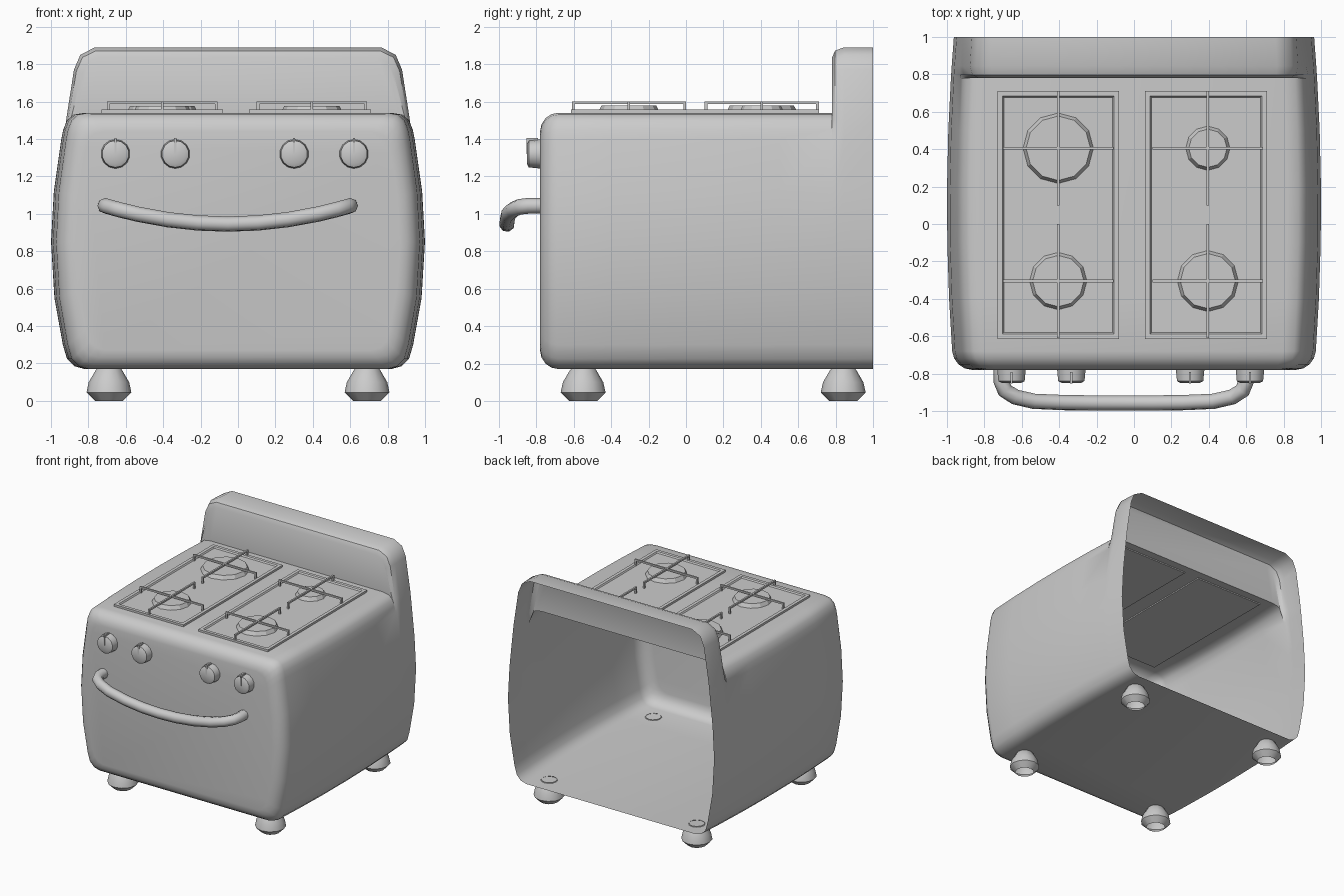
import bpy, bmesh, math
from mathutils import Matrix, Vector

if "Cube" in bpy.data.objects:
    bpy.data.objects.remove(bpy.data.objects["Cube"])


def finish(name, bm, angle=40):
    me = bpy.data.meshes.new(name)
    bm.to_mesh(me)
    bm.free()
    ob = bpy.data.objects.new(name, me)
    bpy.context.collection.objects.link(ob)
    bpy.ops.object.select_all(action='DESELECT')
    bpy.context.view_layer.objects.active = ob
    ob.select_set(True)
    if angle:
        bpy.ops.object.shade_smooth_by_angle(angle=math.radians(angle))
    return ob


def add_box(bm, lo, hi):
    lo, hi = Vector(lo), Vector(hi)
    m = Matrix.Translation((lo + hi) / 2) @ Matrix.Diagonal((*(hi - lo), 1))
    return bmesh.ops.create_cube(bm, size=1, matrix=m)['verts']


# Body: one open-backed shell lofted along y; the last rings rise into the backsplash
LOW = [(.82, .17), (.875, .185), (.915, .225), (.937, .3), (.982, .55), (1, .85), (.985, 1.12)]
BODY = LOW + [(.945, 1.4), (.935, 1.45), (.915, 1.5), (.88, 1.53), (.82, 1.54)]
SPLASH = LOW + [(.955, 1.4), (.943, 1.5), (.9, 1.77), (.865, 1.85), (.785, 1.89)]
SPLASH_IN = LOW + [(.945, 1.4), (.9, 1.51), (.85, 1.75), (.82, 1.81), (.76, 1.835)]


def ring(bm, half, y, inset=0):
    w = 1 - .037 * ((y - .1) / .9) ** 2
    sx, sz = w * (1 - inset / .98), 1 - inset / .685
    pts = [(x * sx, .855 + (z - .855) * sz) for x, z in half]
    pts += [(-x, z) for x, z in reversed(pts)]
    return [bm.verts.new((x, y, z)) for x, z in pts]


bm = bmesh.new()
rings, r = [], .1
for i in range(5):
    a = math.pi / 2 * i / 4
    rings.append(ring(bm, BODY, -.78 + r * (1 - math.cos(a)), r * (1 - math.sin(a))))
rings += [ring(bm, BODY, y) for y in (-.4, -.1, .2, .5, .78)]
mid = [((a[0] + 2 * b[0]) / 3, (a[1] + 2 * b[1]) / 3) for a, b in zip(SPLASH_IN, SPLASH)]
rings += [ring(bm, SPLASH_IN, .78), ring(bm, mid, .797), ring(bm, SPLASH, .845), ring(bm, SPLASH, 1)]
bm.faces.new(rings[0])
n = len(rings[0])
for a, b in zip(rings, rings[1:]):
    for i in range(n):
        j = (i + 1) % n
        bm.faces.new((a[i], b[i], b[j], a[j]))
bmesh.ops.remove_doubles(bm, verts=bm.verts, dist=.0005)
bmesh.ops.recalc_face_normals(bm, faces=bm.faces)
finish("oven_body", bm)

# Feet: open turned profiles
FOOT = [(.075, 0), (.12, .045), (.108, .1), (.07, .165), (.06, .175)]
for k, (fx, fy) in enumerate([(sx * .69, y) for sx in (-1, 1) for y in (-.55, .84)]):
    bm = bmesh.new()
    vs = [bm.verts.new((fx + q, fy, z)) for q, z in FOOT]
    es = [bm.edges.new(p) for p in zip(vs, vs[1:])]
    bmesh.ops.spin(bm, geom=vs + es, cent=(fx, fy, 0), axis=(0, 0, 1), angle=math.tau, steps=12)
    bmesh.ops.remove_doubles(bm, verts=bm.verts, dist=.0005)
    bmesh.ops.recalc_face_normals(bm, faces=bm.faces)
    finish(f"foot_{k}", bm)

# Knobs with a pointer fin
for k, x in enumerate((-.655, -.335, .30, .62)):
    bm = bmesh.new()
    m = Matrix.Translation((x, -.81, 1.32)) @ Matrix.Rotation(math.pi / 2, 4, 'X')
    v = bmesh.ops.create_cone(bm, cap_ends=True, segments=14, radius1=.078, radius2=.072, depth=.06, matrix=m)
    tip = [f for f in bm.faces if f.calc_center_median().y < -.835]
    res = bmesh.ops.inset_region(bm, faces=tip, thickness=.02)
    for w in tip[0].verts:
        w.co.y -= .01
    add_box(bm, (x - .006, -.853, 1.32), (x + .006, -.79, 1.405))
    finish(f"knob_{k}", bm)

# Door handle: smiling tube
cu = bpy.data.curves.new("handle_path", 'CURVE')
cu.dimensions = '3D'
cu.bevel_depth, cu.bevel_resolution, cu.use_fill_caps = .042, 2, True
HALF = [(.655, -.77), (.655, -.84), (.635, -.89), (.58, -.925), (.48, -.948), (.32, -.955), (.16, -.957)]
path = [(-x, y) for x, y in HALF] + [(0, -.957)] + [(x, y) for x, y in reversed(HALF)]
sp = cu.splines.new('POLY')
sp.points.add(len(path) - 1)
for p, (x, y) in zip(sp.points, path):
    p.co = (x - .055, y, .945 + .098 * (x / .655) ** 2, 1)
tmp = bpy.data.objects.new("handle_path", cu)
bpy.context.collection.objects.link(tmp)
bpy.context.view_layer.update()
me = bpy.data.meshes.new_from_object(tmp.evaluated_get(bpy.context.evaluated_depsgraph_get()))
bpy.data.objects.remove(tmp)
bm = bmesh.new()
bm.from_mesh(me)
finish("door_handle", bm, 50)

# Hob trays: raised rims with a sunken middle
for side, x0, x1 in (("left", -.73, -.08), ("right", .06, .71)):
    bm = bmesh.new()
    add_box(bm, (x0, -.615, 1.53), (x1, .71, 1.557))
    bm.faces.ensure_lookup_table()
    top = max(bm.faces, key=lambda f: f.calc_center_median().z)
    bmesh.ops.inset_region(bm, faces=[top], thickness=.038)
    bmesh.ops.inset_region(bm, faces=[top], thickness=.01)
    for v in top.verts:
        v.co.z -= .011
    finish(f"hob_tray_{side}", bm, 0)

# Burners and the cross-shaped pan supports over them
t, h = .007, .305
for k, (x, y, rad) in enumerate([(-.405, .405, .19), (.395, .405, .12),
                                 (-.405, -.305, .155), (.395, -.305, .165)]):
    bm = bmesh.new()
    bmesh.ops.create_cone(bm, cap_ends=True, segments=12, radius1=rad, radius2=rad - .018,
                          depth=.035, matrix=Matrix.Translation((x, y, 1.56)))
    finish(f"burner_{k}", bm, 25)
    bm = bmesh.new()
    add_box(bm, (x - h + .01, y - t, 1.586), (x + h - .01, y + t, 1.6))
    add_box(bm, (x - t, y - h, 1.586), (x + t, y + h, 1.6))
    for dx, dy in ((h - .01 - t, 0), (t + .01 - h, 0), (0, h - t), (0, t - h)):
        add_box(bm, (x + dx - t, y + dy - t, 1.54), (x + dx + t, y + dy + t, 1.59))
    finish(f"pan_support_{k}", bm, 0)
